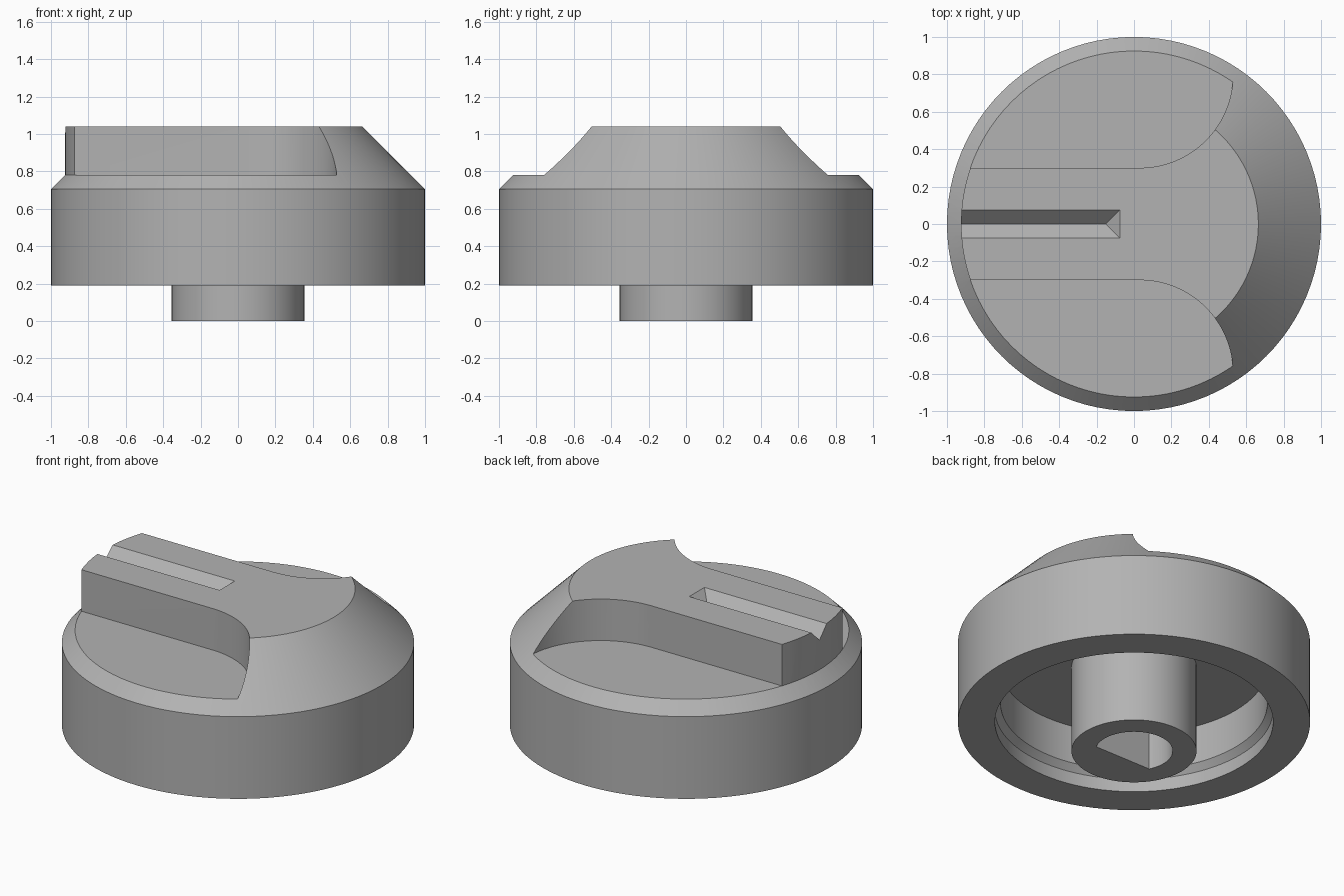
import bpy, bmesh
from math import cos, sin, pi, asin, radians

if "Cube" in bpy.data.objects:
    bpy.data.objects.remove(bpy.data.objects["Cube"], do_unlink=True)

TOP, SHELF, CEILING = 1.04, 0.78, 0.55
GRIP_R, GRIP_Y = 0.925, 0.3

grey = bpy.data.materials.new("plain grey")
grey.use_nodes = True
grey.diffuse_color = (0.45, 0.45, 0.45, 1)
grey.node_tree.nodes["Principled BSDF"].inputs["Base Color"].default_value = grey.diffuse_color


def finish(name, bm):
    bmesh.ops.recalc_face_normals(bm, faces=bm.faces)
    mesh = bpy.data.meshes.new(name)
    bm.to_mesh(mesh)
    bm.free()
    mesh.materials.append(grey)
    obj = bpy.data.objects.new(name, mesh)
    bpy.context.collection.objects.link(obj)
    return obj


def lathe(name, profile, steps=96):
    bm = bmesh.new()
    verts = [bm.verts.new((r, 0, z)) for r, z in profile]
    edges = [bm.edges.new(pair) for pair in zip(verts, verts[1:])]
    bmesh.ops.spin(bm, geom=verts + edges, cent=(0, 0, 0), axis=(0, 0, 1),
                   angle=2 * pi, steps=steps)
    bmesh.ops.remove_doubles(bm, verts=bm.verts, dist=1e-4)
    return finish(name, bm)


def prism(name, outline, z0, z1):
    bm = bmesh.new()
    face = bm.faces.new([bm.verts.new((x, y, z0)) for x, y in outline])
    top = bmesh.ops.extrude_face_region(bm, geom=[face])["geom"]
    bmesh.ops.translate(bm, vec=(0, 0, z1 - z0),
                        verts=[v for v in top if isinstance(v, bmesh.types.BMVert)])
    return finish(name, bm)


def arc(cx, cy, r, a0, a1, n):
    return [(cx + r * cos(a0 + (a1 - a0) * i / n), cy + r * sin(a0 + (a1 - a0) * i / n))
            for i in range(n + 1)]


def combine(body, tool, operation):
    mod = body.modifiers.new(tool.name, "BOOLEAN")
    mod.object, mod.operation, mod.solver = tool, operation, "EXACT"
    bpy.context.view_layer.objects.active = body
    bpy.ops.object.modifier_apply(modifier=mod.name)
    bpy.data.objects.remove(tool, do_unlink=True)


# Knob shell with sloped rim, hollow underside and central stem
knob = lathe("knob_body", [
    (0, TOP), (0.665, TOP), (1, 0.705), (1, 0.19), (0.79, 0.19), (0.79, 0.27),
    (0.757, 0.31), (0.757, CEILING), (0.355, CEILING), (0.355, 0), (0, 0)])

# Pointer grip reaching out to a rounded end
half = asin(GRIP_Y / GRIP_R)
grip = prism("pointer_grip", [(0, -GRIP_Y), (0, GRIP_Y)]
             + arc(0, 0, GRIP_R, pi - half, pi + half, 10), 0.7, TOP)
combine(knob, grip, "UNION")

# Finger recesses on both sides of the grip
for side in (1, -1):
    curve = arc(0.03, 0.8, 0.5, -pi / 2, 0, 24)
    outline = [(-1.5, GRIP_Y)] + curve + [(0.53, 1.5), (-1.5, 1.5)]
    recess = prism("finger_recess", [(x, side * y) for x, y in outline], SHELF, 1.5)
    combine(knob, recess, "DIFFERENCE")

# V-shaped pointer groove with a sloped inner end
w, over = 0.075, 0.05
bm = bmesh.new()
rings = []
for z, hw, x_end in ((TOP - w, 0, -2 * w), (TOP + over, w + over, -w + over)):
    ys = (0,) if hw == 0 else (-hw, hw)
    rings.append([[bm.verts.new((x, y, z)) for y in ys] for x in (-1.2, x_end)])
(low_out,), (low_in,) = rings[0]
(out_a, out_b), (in_a, in_b) = rings[1]
for face in ((low_out, low_in, in_a, out_a), (low_in, low_out, out_b, in_b),
             (low_in, in_b, in_a), (low_out, out_a, out_b), (out_a, in_a, in_b, out_b)):
    bm.faces.new(face)
combine(knob, finish("pointer_groove", bm), "DIFFERENCE")

# D-shaped shaft socket in the stem
flat = asin(0.1 / 0.22)
socket = prism("shaft_socket", arc(0, 0, 0.22, -flat, pi + flat, 40), -0.1, 0.6)
combine(knob, socket, "DIFFERENCE")

bpy.ops.object.select_all(action="DESELECT")
knob.select_set(True)
bpy.context.view_layer.objects.active = knob
bpy.ops.object.shade_smooth_by_angle(angle=radians(25))
